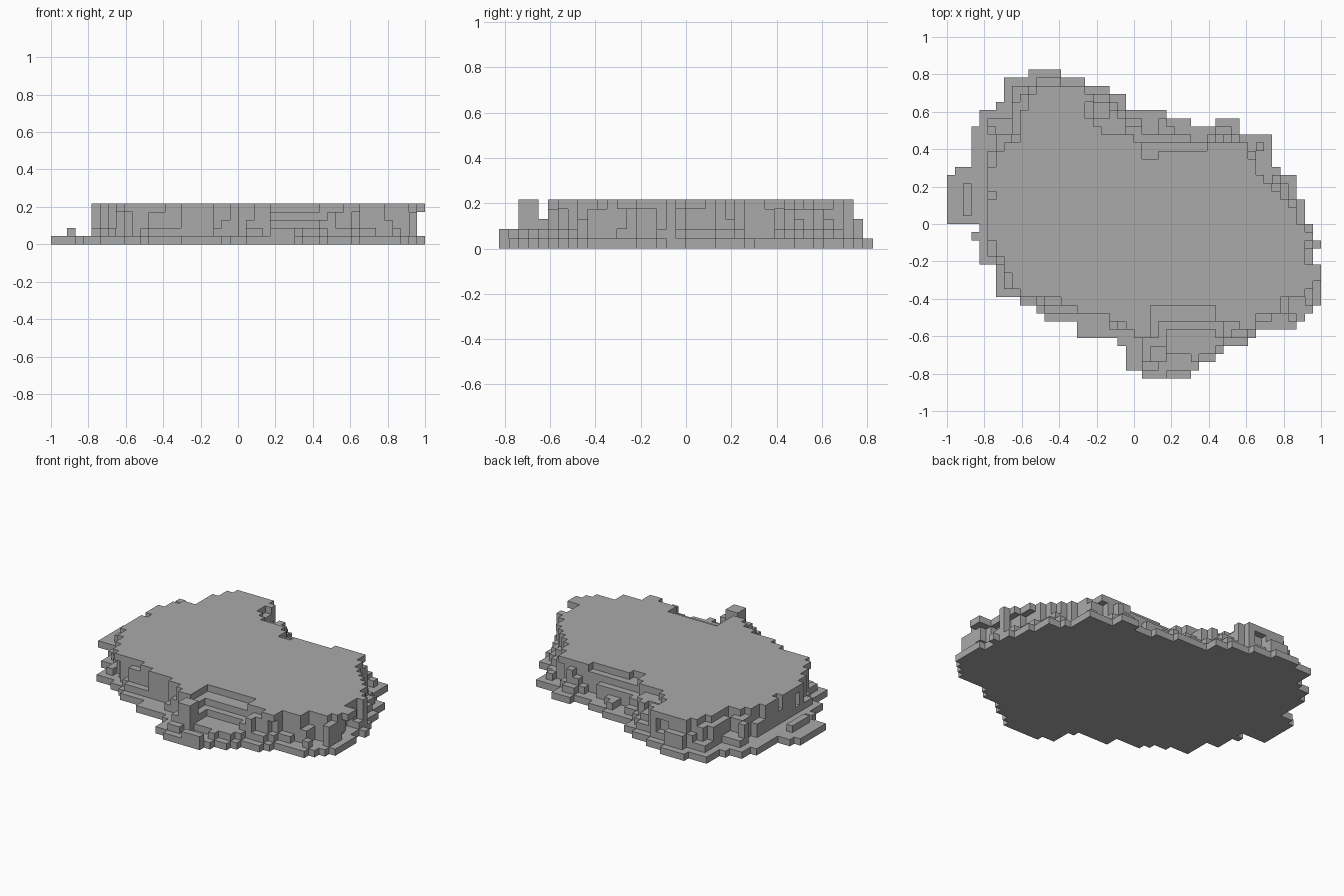
import bpy, bmesh, random

if "Cube" in bpy.data.objects:
    bpy.data.objects.remove(bpy.data.objects["Cube"])

random.seed(4)
V = 2 / 46            # voxel size
NX, NY = 46, 38       # grid size

def expand(steps, n=NY):
    """Turn (start_row, value) steps into one value per row."""
    out, d, cur = [], dict(steps), None
    for j in range(n):
        cur = d.get(j, cur)
        out.append(cur)
    return out

# base slab outline, left and right edges by row from the front
base_l = expand([(0, 24), (1, 22), (4, 21), (5, 16), (7, 12), (8, 11), (9, 9), (10, 6), (14, 4),
                 (17, 3), (18, 4), (19, 0), (25, 1), (26, 3), (31, 4), (33, 6), (34, 7), (37, 10)])
base_r = expand([(0, 30), (1, 31), (2, 33), (3, 34), (4, 37), (5, 38), (6, 43), (7, 44), (8, 45),
                 (9, 46), (14, 45), (16, 46), (17, 45), (19, 44), (22, 43), (25, 41), (26, 40),
                 (30, 36), (32, 27), (33, 22), (35, 20), (36, 17), (37, 14)])
# top slab outline
top_l = expand([(0, 99), (5, 23), (6, 22), (7, 20), (8, 16), (9, 14), (10, 9), (11, 8), (13, 7),
                (15, 6), (17, 5), (22, 6), (23, 5), (26, 6), (28, 7), (29, 9), (33, 10), (35, 11), (36, 99)])
top_r = expand([(0, 0), (5, 35), (6, 38), (8, 41), (10, 44), (11, 45), (12, 46), (14, 44), (17, 45),
                (18, 44), (19, 43), (21, 42), (22, 41), (23, 40), (24, 39), (25, 38), (27, 37),
                (29, 23), (30, 19), (31, 18), (32, 17), (34, 18), (35, 17), (36, 0)])

cells = set()

def rows(k, left, right):
    for j in range(NY):
        for i in range(left[j], right[j]):
            cells.add((i, j, k))

def box(x0, x1, y0, y1, z0, z1, add=True):
    for i in range(x0, x1):
        for j in range(y0, y1):
            for k in range(z0, z1):
                (cells.add if add else cells.discard)((i, j, k))

rows(0, base_l, base_r)
rows(4, top_l, top_r)
box(30, 33, 31, 32, 0, 1, False)

# middle layers: rough steps between the base and the top outline
base = {(i, j) for i, j, k in cells if k == 0}
top = {(i, j) for i, j, k in cells if k == 4}
def shrink(s):
    return {(i, j) for i, j in s if all((i + a, j + b) in s for a, b in ((1, 0), (-1, 0), (0, 1), (0, -1)))}
inner1 = shrink(base)
inner2 = shrink(inner1)
bump = {(a, b): random.random() for a in range(24) for b in range(20)}
for k in (1, 2, 3):
    for i, j in base:
        if i < 5:
            continue
        n = bump[i // 2, j // 2]
        core = (i, j) in inner2
        edge = (i, j) in inner1
        if (i, j) in top and (core or n < 0.6):
            cells.add((i, j, k))
        elif k == 1 and edge and n < 0.75:
            cells.add((i, j, k))
        elif k == 2 and core and n < 0.65:
            cells.add((i, j, k))
        elif k == 3 and core and n < 0.3:
            cells.add((i, j, k))

# stepped recess at the front
box(25, 33, 0, 9, 4, 5, False)
box(33, 36, 4, 7, 4, 5, False)
box(26, 34, 0, 7, 3, 4, False)
box(27, 33, 0, 6, 2, 3, False)
box(27, 30, 0, 3, 1, 2, False)
# stepped recess at the back
box(24, 28, 28, 33, 4, 5, False)
box(24, 26, 27, 28, 4, 5, False)
box(28, 32, 28, 31, 4, 5, False)
box(26, 33, 30, 33, 2, 4, False)
# outlying blocks and front column
box(2, 3, 20, 24, 1, 2)
box(25, 27, 2, 4, 1, 5)
box(27, 30, 0, 1, 1, 2)
box(11, 14, 36, 37, 1, 3)
box(44, 45, 9, 13, 2, 4)

# skin of the exposed cell faces, merged into flat faces
bm = bmesh.new()
cache = {}
def vert(p):
    if p not in cache:
        cache[p] = bm.verts.new(((p[0] - NX / 2) * V, (p[1] - NY / 2) * V, p[2] * V))
    return cache[p]

for c in cells:
    for ax in range(3):
        for s in (0, 1):
            nb = list(c)
            nb[ax] += 1 if s else -1
            if tuple(nb) in cells:
                continue
            u, w = (ax + 1) % 3, (ax + 2) % 3
            ring = []
            for du, dw in ((0, 0), (1, 0), (1, 1), (0, 1)):
                p = list(c)
                p[ax] += s
                p[u] += du
                p[w] += dw
                ring.append(vert(tuple(p)))
            bm.faces.new(ring if s else ring[::-1])

mesh = bpy.data.meshes.new("rock_slab")
bm.to_mesh(mesh)
bm.free()
mat = bpy.data.materials.new("stone grey")
mat.diffuse_color = (0.4, 0.4, 0.4, 1)
mat.use_nodes = True
mat.node_tree.nodes["Principled BSDF"].inputs["Base Color"].default_value = mat.diffuse_color
mesh.materials.append(mat)
obj = bpy.data.objects.new("rock_slab", mesh)
bpy.context.collection.objects.link(obj)
